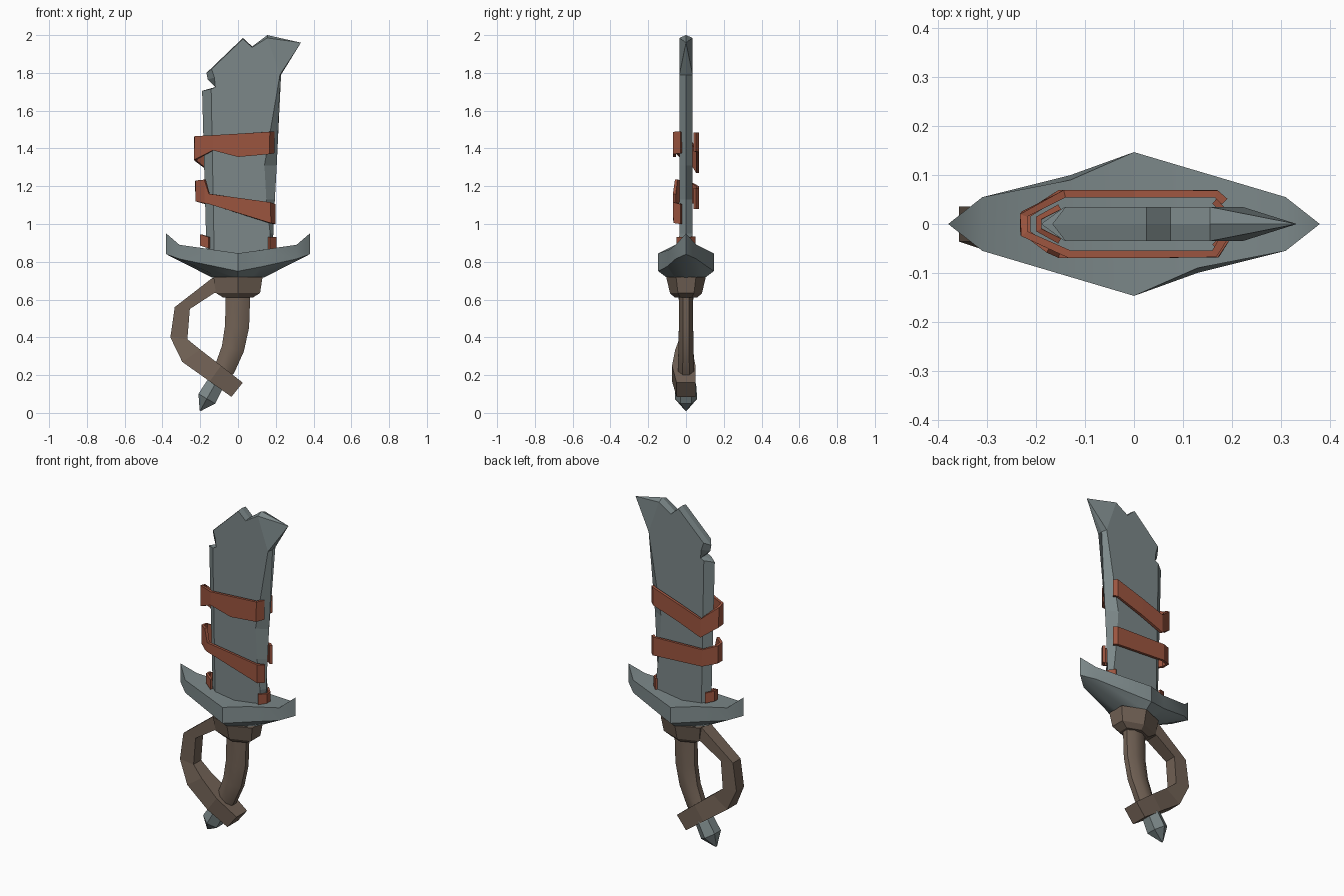
import bpy, bmesh, math
from mathutils import Vector

cube = bpy.data.objects.get("Cube")
if cube:
    bpy.data.objects.remove(cube, do_unlink=True)


def material(name, rgb):
    m = bpy.data.materials.new(name)
    m.use_nodes = True
    m.diffuse_color = (*rgb, 1)
    bsdf = next(n for n in m.node_tree.nodes if n.type == "BSDF_PRINCIPLED")
    bsdf.inputs["Base Color"].default_value = (*rgb, 1)
    bsdf.inputs["Roughness"].default_value = 0.8
    return m


STEEL = material("grey steel", (0.20, 0.245, 0.25))
LEATHER = material("red leather", (0.33, 0.09, 0.05))
WOOD = material("brown wood", (0.165, 0.12, 0.09))


def finish(name, bm, mat, smooth=None, recalc=True):
    """Turn a bmesh into a named, coloured object."""
    bmesh.ops.remove_doubles(bm, verts=bm.verts, dist=0.0005)
    if recalc:
        bmesh.ops.recalc_face_normals(bm, faces=bm.faces)
    mesh = bpy.data.meshes.new(name)
    bm.to_mesh(mesh)
    bm.free()
    mesh.materials.append(mat)
    ob = bpy.data.objects.new(name, mesh)
    bpy.context.collection.objects.link(ob)
    if smooth:
        bpy.ops.object.select_all(action="DESELECT")
        ob.select_set(True)
        bpy.context.view_layer.objects.active = ob
        bpy.ops.object.shade_smooth_by_angle(angle=math.radians(smooth))
    return ob


def loft(name, rings, mat, smooth=None):
    """Skin a row of equal-sized rings and cap both ends."""
    bm = bmesh.new()
    rows = [[bm.verts.new(p) for p in ring] for ring in rings]
    n = len(rows[0])
    for a, b in zip(rows, rows[1:]):
        for i in range(n):
            j = (i + 1) % n
            bm.faces.new((a[i], a[j], b[j], b[i]))
    bm.faces.new(rows[0])
    bm.faces.new(rows[-1])
    return finish(name, bm, mat, smooth)


# Blade: flat sides with a bevel out to a centre edge; (side x, z, edge x, z)
T = 0.035
outline = [
    (-.125, .78, -.165, .78), (-.142, 1.715, -.19, 1.705),
    (-.12, 1.725, -.12, 1.725), (-.125, 1.775, -.16, 1.765),
    (-.14, 1.82, -.167, 1.80), (.026, 1.98, .026, 1.985),
    (.075, 1.935, .075, 1.94), (.155, 1.985, .155, 2.0),
    (.333, 1.96, .333, 1.96), (.222, 1.79, .228, 1.79),
    (.14, 1.31, .205, 1.31), (.15, 1.13, .195, 1.13),
    (.17, .95, .187, .95), (.165, .78, .18, .78),
]
TIP = 8
bm = bmesh.new()
edge = [bm.verts.new((ex, 0, ez)) for _, _, ex, ez in outline]
for side in (-1, 1):
    flat = [edge[i] if i == TIP else bm.verts.new((x, side * T, z))
            for i, (x, z, _, _) in enumerate(outline)]
    bm.faces.new([v for i, v in enumerate(flat) if i != TIP])
    bm.faces.new((flat[TIP - 1], flat[TIP], flat[TIP + 1]))
    for i in range(len(flat)):
        j = (i + 1) % len(flat)
        corners = list(dict.fromkeys((flat[i], flat[j], edge[j], edge[i])))
        bm.faces.new(corners)
finish("blade", bm, STEEL)


# Guard: upswept diamond; each half ring is repeated by a half turn
def turned(half):
    return [Vector(p) for p in half] + [Vector((-x, -y, z)) for x, y, z in half]


rim = turned([(.38, 0, .95), (.31, .055, .89), (0, .147, .845),
              (-.13, .09, .863), (-.31, .055, .89)])
belly = turned([(.38, 0, .84), (.31, .055, .815), (0, .147, .75),
                (-.13, .10, .775), (-.31, .055, .815)])
base = turned([(.14, 0, .718), (.10, .045, .718), (0, .10, .715),
               (-.07, .06, .718), (-.10, .045, .718)])
bm = bmesh.new()
rows = [[bm.verts.new(p) for p in r] for r in (rim, belly, base)]
for a, b in zip(rows, rows[1:]):
    for i in range(10):
        j = (i + 1) % 10
        bm.faces.new((a[i], a[j], b[j], b[i]))
bm.faces.new(rows[2])
# Valley-shaped top, laid in strips across the guard
r = rows[0]
for strip in ((0, 1, 9), (1, 2, 8, 9), (2, 7, 8), (2, 3, 7), (3, 4, 6, 7), (4, 5, 6)):
    bm.faces.new([r[i] for i in strip])
finish("guard", bm, STEEL, 35)


# Collar: six-sided block under the guard
def oval(z, rx, ry, n=6):
    return [(rx * math.sin(math.tau * i / n), ry * math.cos(math.tau * i / n), z)
            for i in range(n)]


loft("collar", [oval(.72, .15, .105), oval(.635, .135, .085), oval(.61, .09, .06)], WOOD)


# Grip and pommel: eight-sided sections along a bending centre line
def section(x, z, angle, wide, deep, n=8):
    ring = []
    for i in range(n):
        t = math.tau * (i + .5) / n
        u, v = wide * math.cos(t) * 1.08, deep * math.sin(t) * 1.08
        ring.append((x + u * math.cos(angle), v, z + u * math.sin(angle)))
    return ring


loft("grip", [section(0, .63, 0, .065, .038), section(-.005, .457, -.08, .064, .038),
              section(-.027, .34, -.25, .06, .04), section(-.07, .235, -.45, .055, .043),
              section(-.11, .17, -.53, .045, .04)], WOOD, 40)
loft("pommel", [section(-.10, .19, -.53, .04, .04, 6), section(-.125, .145, -.53, .05, .05, 6),
                section(-.165, .075, -.53, .055, .055, 6),
                section(-.2, .012, -.53, .004, .004, 6)], STEEL)

# Knuckle bow: (outer x, z, inner x, z, y centre, half depth)
bow = [(-.05, .72, -.05, .63, 0, .04), (-.135, .715, -.125, .635, 0, .04),
       (-.335, .56, -.255, .55, 0, .036), (-.358, .40, -.268, .39, 0, .036),
       (-.295, .27, -.2, .335, -.012, .045), (-.15, .167, -.09, .25, -.012, .062),
       (-.035, .085, .025, .16, 0, .05)]
loft("knuckle_bow", [[(ox, c - d, oz), (ox, c + d, oz), (ix, c + d, iz), (ix, c - d, iz)]
                     for ox, oz, ix, iz, c, d in bow], WOOD)


# Leather bands: open strips of (x, y, bottom z, top z), thickened inward
def band(name, path, thick):
    bm = bmesh.new()
    pairs = [(bm.verts.new((x, y, lo)), bm.verts.new((x, y, hi))) for x, y, lo, hi in path]
    for (a, b), (c, d) in zip(pairs, pairs[1:]):
        bm.faces.new((a, b, d, c))
    # paths start at the front right and run round the spine, so flip outward
    bmesh.ops.reverse_faces(bm, faces=bm.faces)
    for f in bm.faces:
        f.normal_update()
    ob = finish(name, bm, LEATHER, recalc=False)
    front = ob.data.polygons[0]
    mod = ob.modifiers.new("thickness", "SOLIDIFY")
    mod.thickness = thick
    mod.offset = -1 if front.normal.y < 0 or front.normal.x < 0 else 1


band("upper_band", [
    (.18, -.02, 1.375, 1.49), (.16, -.054, 1.37, 1.488), (0, -.054, 1.355, 1.478),
    (-.13, -.054, 1.39, 1.47), (-.218, -.015, 1.34, 1.465), (-.218, .015, 1.335, 1.455),
    (-.14, .054, 1.27, 1.38), (0, .054, 1.325, 1.43), (.165, .054, 1.38, 1.485),
    (.18, .04, 1.385, 1.485)], .016)
band("lower_band", [
    (.185, -.02, 1.0, 1.105), (.165, -.054, 1.005, 1.115), (-.15, -.054, 1.105, 1.16),
    (-.17, -.045, 1.11, 1.235), (-.212, -.015, 1.12, 1.23), (-.212, .015, 1.12, 1.225),
    (-.15, .054, 1.10, 1.2), (.165, .054, 1.08, 1.19), (.18, .04, 1.08, 1.19)], .016)
band("spine_tie", [(-.155, -.04, .87, .93), (-.2, -.015, .885, .945),
                   (-.2, .015, .885, .945), (-.155, .04, .87, .93)], .012)
band("edge_tie", [(.16, .042, .87, .935), (.192, .012, .865, .93),
                  (.192, -.012, .86, .93), (.16, -.042, .86, .93)], .012)
